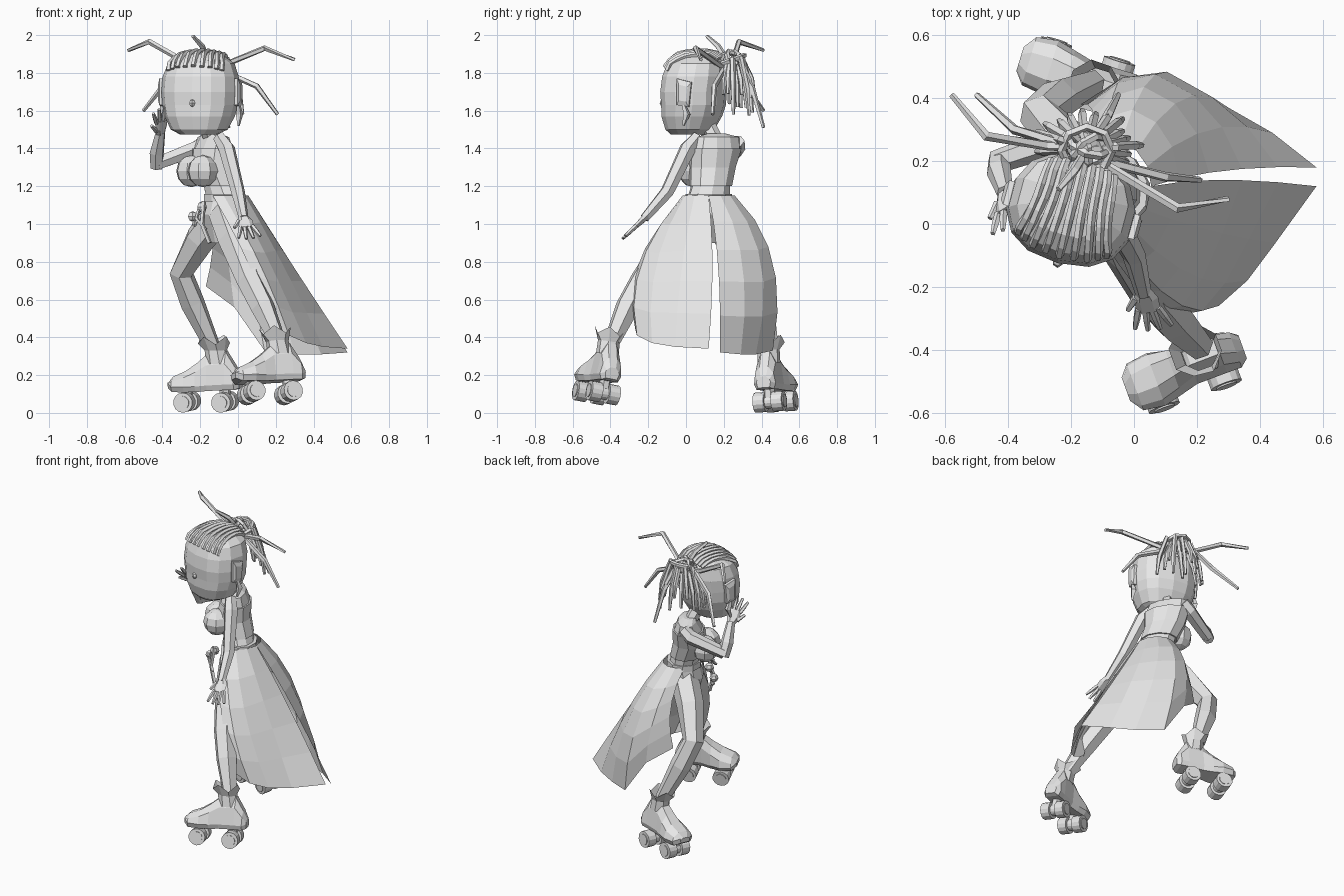
import bpy, bmesh, math, random
from mathutils import Vector, Matrix
from mathutils.bvhtree import BVHTree

random.seed(4)
default_cube = bpy.data.objects.get("Cube")
if default_cube:
    bpy.data.objects.remove(default_cube, do_unlink=True)

grey = bpy.data.materials.new("plain grey")
grey.use_nodes = True
grey.diffuse_color = (.8, .8, .8, 1)
grey.node_tree.nodes["Principled BSDF"].inputs["Base Color"].default_value = (.8, .8, .8, 1)


def finish(name, bm, matrix=None):
    """Turn a bmesh into a named, flat shaded object."""
    if matrix:
        bmesh.ops.transform(bm, matrix=matrix, verts=bm.verts)
    bmesh.ops.recalc_face_normals(bm, faces=bm.faces)
    mesh = bpy.data.meshes.new(name)
    bm.to_mesh(mesh)
    bm.free()
    mesh.materials.append(grey)
    obj = bpy.data.objects.new(name, mesh)
    bpy.context.collection.objects.link(obj)
    return obj


def loft(name, rings, closed=True, cap=True, matrix=None):
    """Skin a list of equally long point rows."""
    bm = bmesh.new()
    rows = [[bm.verts.new(p) for p in ring] for ring in rings]
    count = len(rows[0])
    for low, high in zip(rows, rows[1:]):
        for i in range(count if closed else count - 1):
            j = (i + 1) % count
            bm.faces.new((low[i], low[j], high[j], high[i]))
    if closed and cap:
        bm.faces.new(rows[0])
        bm.faces.new(rows[-1])
    return finish(name, bm, matrix)


def tube(name, points, radii, sides=6, ref=(1, .3, .2)):
    """Tube along a path; radii is one number or a list, whose items may be (wide, thin) pairs."""
    pts = [Vector(p) for p in points]
    rings = []
    for i, p in enumerate(pts):
        t = (pts[min(i + 1, len(pts) - 1)] - pts[max(i - 1, 0)]).normalized()
        u = Vector(ref)
        u = (u - t * u.dot(t)).normalized()
        v = t.cross(u)
        r = radii[i] if isinstance(radii, list) else radii
        a, b = r if isinstance(r, tuple) else (r, r)
        turns = [math.tau * k / sides for k in range(sides)]
        rings.append([p + u * a * math.cos(w) + v * b * math.sin(w) for w in turns])
    return loft(name, rings)


def oval(x, y, z, rx, ry, yaw=0, sides=12, power=1):
    """Oval ring; a power under one makes it boxier."""
    def shaped(c):
        return math.copysign(abs(c) ** power, c)
    spin = Matrix.Rotation(yaw, 3, "Z")
    ring = []
    for k in range(sides):
        w = math.tau * (k + .5) / sides
        offset = Vector((rx * shaped(math.cos(w)), ry * shaped(math.sin(w)), 0))
        ring.append(Vector((x, y, z)) + spin @ offset)
    return ring


def ball(name, centre, size, u=8, v=6, yaw=0):
    bm = bmesh.new()
    bmesh.ops.create_uvsphere(bm, u_segments=u, v_segments=v, radius=1)
    place = Matrix.Translation(centre) @ Matrix.Rotation(yaw, 4, "Z") @ Matrix.Diagonal((*size, 1))
    return finish(name, bm, place)


# Torso, bodice and bust, turned toward the right of the front
TURN = math.radians(30)
body = [(-.08, .11, .9, .07, .11), (-.07, .11, 1.05, .12, .14), (-.07, .12, 1.14, .095, .12),
        (-.09, .13, 1.2, .09, .11), (-.13, .14, 1.3, .1, .12), (-.13, .16, 1.4, .09, .14),
        (-.13, .17, 1.46, .06, .13), (-.14, .16, 1.48, .04, .05)]
loft("torso", [oval(*ring, TURN, 10) for ring in body])
loft("bodice", [oval(x, y, z, a + .01, b + .01, TURN, 10) for x, y, z, a, b in body[3:6]])
loft("belt", [oval(-.07, .12, z, .11, .13, TURN, 10) for z in (1.12, 1.16)])
for side in (-1, 1):
    spot = Vector((-.13, .14, 1.28)) + Matrix.Rotation(TURN, 3, "Z") @ Vector((-.1, side * .06, 0))
    ball("bust", spot, (.085, .08, .085), yaw=TURN)
tube("neck", [(-.14, .16, 1.44), (-.18, .1, 1.56)], .04)


# Open skirt: two panels with a slit between them, swept back
def skirt_panel(name, sweep, mids, hems):
    columns = []
    for i, (mid, hem) in enumerate(zip(mids, hems)):
        w = math.radians(sweep) * i / (len(mids) - 1)
        top = Vector((-.06 + .115 * math.cos(w), .12 + .14 * math.sin(w), 1.15))
        hem = Vector(hem)
        pull = 2 * Vector(mid) - (top + hem) / 2
        ts = [k / 5 for k in range(6)]
        columns.append([top * (1 - t) ** 2 + pull * 2 * t * (1 - t) + hem * t * t for t in ts])
    loft(name, columns, closed=False)


skirt_panel("skirt_panel_near", -130,
            [(.29, .14, .78), (.24, -.02, .78), (.18, -.16, .77), (.12, -.24, .78), (.05, -.25, .8)],
            [(.58, .12, .34), (.45, -.06, .35), (.36, -.18, .37), (.27, -.26, .41), (.18, -.27, .45)])
skirt_panel("skirt_panel_far", 135,
            [(.29, .17, .78), (.24, .3, .78), (.16, .4, .78), (.05, .46, .8), (-.06, .43, .87), (-.13, .35, .92)],
            [(.58, .18, .32), (.44, .29, .31), (.3, .37, .31), (.14, .46, .33), (-.02, .46, .56), (-.17, .38, .67)])

# Belt charms
for place, size in (((-.19, .02, 1.09), .03), ((-.24, .04, 1.04), .028), ((-.23, .04, 1.0), .015)):
    ball("belt_charm", place, (size, size, size), 6, 4)
tube("belt_strap", [(-.18, 0, 1.12), (-.19, -.02, 1.0), (-.15, -.04, .9)], .012, 4)
tube("belt_strap", [(-.2, .02, 1.1), (-.22, 0, 1.03), (-.17, -.03, .97)], .01, 4)

# Legs
tube("near_leg", [(-.07, .05, 1.06), (-.02, -.07, .92), (.06, -.23, .7), (.13, -.31, .56), (.21, -.39, .38)],
     [.09, .09, .07, .066, .045])
tube("far_leg", [(-.1, .16, 1.05), (-.2, .24, .92), (-.3, .35, .74), (-.24, .4, .58), (-.13, .45, .34)],
     [.09, .085, .066, .066, .042])


# Roller skates, built with the toe along local -x
def skate(name, place, yaw, roll):
    matrix = (Matrix.Translation(place) @ Matrix.Rotation(math.radians(yaw), 4, "Z")
              @ Matrix.Rotation(math.radians(roll), 4, "X"))
    # stations: length, half width, sole, top
    stations = [(-.2, .04, .02, .05), (-.17, .08, 0, .08), (-.1, .09, 0, .11), (-.04, .075, 0, .15),
                (.02, .06, .005, .2), (.12, .06, .01, .21), (.17, .06, .01, .13), (.195, .04, .02, .08)]
    rings = []
    for x, w, low, top in stations:
        half = [(w * .8, low), (w, low + .03), (w * .85, low + (top - low) * .7), (w * .4, top)]
        rings.append([(x, y, z) for y, z in half] + [(x, -y, z) for y, z in reversed(half)])
    loft(name + "_boot", rings, matrix=matrix)
    cuff = [oval(.07, 0, .15, .065, .06, 0, 8), oval(.06, 0, .22, .06, .058, 0, 8),
            [(x, y, z + (.03 if k % 2 else -.01))
             for k, (x, y, z) in enumerate(oval(.05, 0, .265, .085, .085, 0, 8))]]
    loft(name + "_cuff", cuff, cap=False, matrix=matrix)
    for x in (-.105, .105):
        for part, y, radius, width in (("wheel", -.05, .053, .06), ("wheel", .05, .053, .06), ("axle", 0, .035, .17)):
            bm = bmesh.new()
            bmesh.ops.create_cone(bm, cap_ends=True, segments=14, radius1=radius, radius2=radius, depth=width)
            turn = Matrix.Translation((x, y, -.055)) @ Matrix.Rotation(math.pi / 2, 4, "X")
            finish(name + "_" + part, bm, matrix @ turn)
        loft(name + "_truck", [oval(x, 0, z, .03, .03, 0, 6) for z in (-.05, .02)], matrix=matrix)


skate("near_skate", (.165, -.465, .16), 20, -10)
skate("far_skate", (-.17, .47, .114), -17, 4)


# Arms and hands
def hand(name, wrist, along, across):
    wrist, d, s = Vector(wrist), Vector(along).normalized(), Vector(across).normalized()
    tube(name + "_palm", [wrist, wrist + d * .04, wrist + d * .09],
         [(.025, .02), (.04, .017), (.038, .013)], 6, s)
    for k in (-1.5, -.5, .5, 1.5):
        base = wrist + d * .08 + s * .021 * k
        tip = base + d * (.1 - .012 * abs(k)) + s * .018 * k
        tube(name + "_finger", [base, (base + tip) / 2, tip], [.012, .012, .008], 5)
    thumb = wrist + d * .03 - s * .03
    tube(name + "_thumb", [thumb, thumb + d * .05 - s * .035], [.014, .009], 5)


tube("near_arm", [(-.1, .06, 1.46), (-.06, .01, 1.4), (0, -.1, 1.17), (.03, -.22, 1.03)],
     [.035, .045, .037, .026])
hand("near_hand", (.03, -.21, 1.04), (.2, -.75, -.7), (1, .1, .1))
tube("far_arm_upper", [(-.17, .27, 1.44), (-.22, .27, 1.4), (-.43, .2, 1.32)], [.04, .045, .038], ref=(0, 1, 0))
tube("far_arm_lower", [(-.43, .21, 1.3), (-.43, .17, 1.38), (-.41, .1, 1.49)], [.035, .04, .027])
hand("far_hand", (-.41, .1, 1.48), (.05, -.65, .8), (.8, .5, .35))

# Head: stacked boxy ovals, with nose, ears and earrings
HEAD = Matrix.Translation((-.2, .04, 0)) @ Matrix.Rotation(math.radians(-15), 4, "Z")
slices = [(-.03, 1.475, .1, .09), (-.02, 1.5, .15, .125), (-.01, 1.57, .185, .155), (0, 1.63, .2, .165),
          (0, 1.7, .205, .17), (.01, 1.78, .2, .17), (.02, 1.85, .175, .155), (.03, 1.895, .11, .11), (.03, 1.91, .04, .04)]
head = loft("head", [oval(0, y, z, a, b, 0, 14, .85) for y, z, a, b in slices], matrix=HEAD)
ball("nose", HEAD @ Vector((0, -.165, 1.64)), (.018, .02, .02), 6, 4)
for side in (-1, 1):
    ear = [[(side * x, y * s, 1.69 + z * s) for y, z in ((-.035, -.06), (.03, -.07), (.045, .06), (-.035, .08))]
           for x, s in ((.17, 1), (.215, 1), (.225, .6))]
    loft("ear", ear, matrix=HEAD)
    drop = [HEAD @ Vector((side * .21, y, z)) for y, z in ((0, 1.64), (.02, 1.58), (0, 1.52))]
    tube("earring", drop, [.008, .02, .006], 4)

# Cornrows laid along the scalp
bm = bmesh.new()
bm.from_mesh(head.data)
scalp = BVHTree.FromBMesh(bm)
bm.free()
core = HEAD @ Vector((0, .02, 1.74))
for row in range(9):
    lean = (row - 4) / 4
    path = []
    for k in range(8):
        w = math.radians(30 + 15 * k)
        aim = Vector((lean * (1 - .06 * k), -math.cos(w), math.sin(w)))
        hit = scalp.ray_cast(core, HEAD.to_3x3() @ aim)[0]
        path.append(hit + (hit - core).normalized() * .006)
    tube("cornrow", path, .014, 5)

# Bun made of crossed hair loops
BUN = Vector((-.15, .24, 1.85))
for tilt, spin, size in ((20, 0, .08), (60, 40, .065), (65, 160, .065), (75, 280, .06), (10, 0, .05)):
    turn = Matrix.Rotation(math.radians(spin), 3, "Z") @ Matrix.Rotation(math.radians(tilt), 3, "X")
    angles = [math.tau * k / 8 for k in range(9)]
    loop = [BUN + turn @ Vector((math.cos(w), math.sin(w), .2)) * size for w in angles]
    tube("bun_loop", loop, .014, 5, turn @ Vector((0, 0, 1)))

# Flying braids, then hanging braids around the back
flying = [[(-.28, .25, 1.86), (-.47, .28, 1.965), (-.58, .41, 1.92)],
          [(-.24, .26, 1.86), (-.38, .3, 1.75), (-.5, .41, 1.6)],
          [(-.1, .2, 1.82), (.1, .15, 1.73), (.21, .14, 1.58)],
          [(-.08, .18, 1.84), (.14, .05, 1.93), (.3, .08, 1.87)],
          [(-.16, .22, 1.86), (-.19, .17, 1.94), (-.24, .11, 1.995)],
          [(-.13, .26, 1.86), (-.08, .35, 1.72), (-.05, .41, 1.51)]]
for path in flying:
    tube("flying_braid", [BUN] + path, [.014, .016, .016, .01], 5)
for k in range(15):
    w = math.radians(-25 + 15 * k)
    out = Vector((math.cos(w), math.sin(w) * .7, 0))
    reach, fall = random.uniform(.11, .16), Vector((0, 0, -random.uniform(.15, .3)))
    path = [BUN, BUN + out * reach * .6 + Vector((0, 0, random.uniform(-.03, .04))),
            BUN + out * reach + fall / 2, BUN + out * (reach + .02) + fall]
    tube("hanging_braid", path, [.013, .015, .015, .009], 5, (-out.y, out.x, 0))
